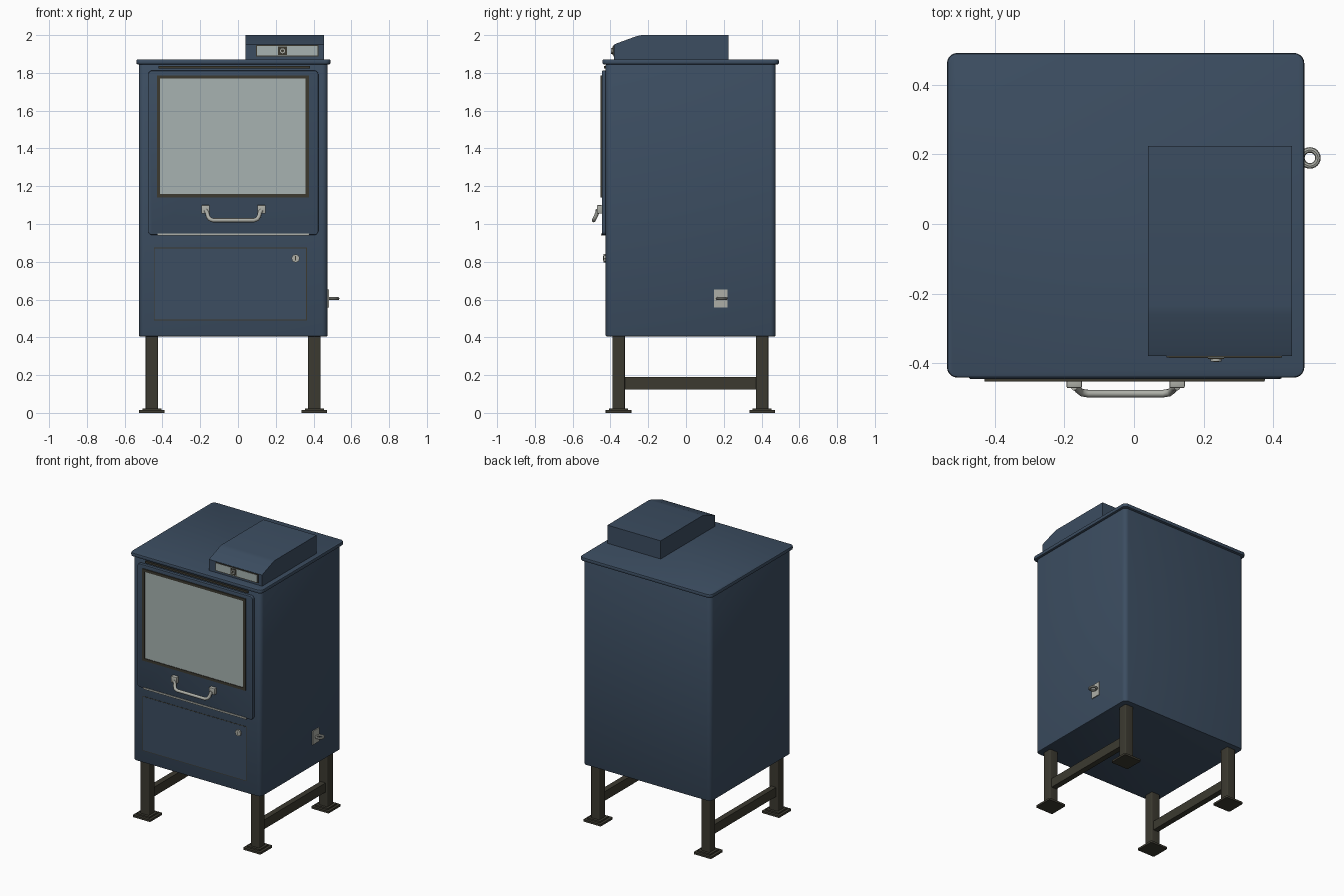
import bpy, bmesh, math
from mathutils import Vector, Matrix

old = bpy.data.objects.get("Cube")
if old:
    bpy.data.objects.remove(old, do_unlink=True)


def material(name, rgb):
    m = bpy.data.materials.new(name)
    m.use_nodes = True
    color = (*rgb, 1)
    m.diffuse_color = color
    m.node_tree.nodes["Principled BSDF"].inputs["Base Color"].default_value = color
    return m


BLUE = material("blue paint", (0.045, 0.075, 0.12))
DARK = material("dark olive metal", (0.045, 0.042, 0.03))
GLASS = material("pale window", (0.39, 0.45, 0.44))
STEEL = material("light steel", (0.42, 0.43, 0.39))
made = []


def finish(bm, name, mat):
    bmesh.ops.recalc_face_normals(bm, faces=bm.faces[:])
    mesh = bpy.data.meshes.new(name)
    bm.to_mesh(mesh)
    bm.free()
    mesh.materials.append(mat)
    obj = bpy.data.objects.new(name, mesh)
    bpy.context.collection.objects.link(obj)
    made.append(obj)
    return obj


def box(name, mat, x, y, z, corner=0, axis=2, soft=0):
    """Box from ranges; corner rounds the edges along an axis, soft rounds the rest."""
    bm = bmesh.new()
    size = [r[1] - r[0] for r in (x, y, z)]
    mid = [(r[0] + r[1]) / 2 for r in (x, y, z)]
    bmesh.ops.create_cube(bm, size=1, matrix=Matrix.Translation(mid) @ Matrix.Diagonal((*size, 1)))
    if corner:
        edges = [e for e in bm.edges
                 if abs((e.verts[0].co - e.verts[1].co).normalized()[axis]) > 0.9]
        bmesh.ops.bevel(bm, geom=edges, offset=corner, segments=5, profile=0.5, affect='EDGES')
    if soft:
        bm.normal_update()
        edges = [e for e in bm.edges if e.calc_face_angle(0) > 1]
        bmesh.ops.bevel(bm, geom=edges, offset=soft, segments=2, profile=0.5, affect='EDGES')
    return finish(bm, name, mat)


def disc(name, mat, center, radius, depth, sides=20):
    """Short cylinder facing the front."""
    bm = bmesh.new()
    bmesh.ops.create_cone(bm, cap_ends=True, segments=sides, radius1=radius, radius2=radius,
                          depth=depth,
                          matrix=Matrix.Translation(center) @ Matrix.Rotation(math.pi / 2, 4, 'X'))
    return finish(bm, name, mat)


def frame(name, mat, x, z, y, width):
    """Rectangular border made of four bars."""
    for side, a in (("left", x[1] - width), ("right", x[0])):
        box(f"{name}_{side}", mat, (a, a + width), y, z)
    for side, a in (("top", z[1] - width), ("bottom", z[0])):
        box(f"{name}_{side}", mat, (x[0] + width, x[1] - width), y, (a, a + width))


# Cabinet and lid
box("cabinet", BLUE, (-.525, .475), (-.425, .475), (.405, 1.847), corner=.03, soft=.006)
box("lid", BLUE, (-.538, .49), (-.442, .492), (1.845, 1.872), corner=.03, soft=.008)
box("door_hinge_strip", DARK, (-.42, .38), (-.434, -.42), (1.822, 1.836))

# Door with framed window
box("door", BLUE, (-.475, .425), (-.446, -.42), (.942, 1.812), corner=.02, axis=1, soft=.005)
frame("window_frame", DARK, (-.43, .375), (1.14, 1.787), (-.453, -.44), .018)
box("window", GLASS, (-.413, .358), (-.449, -.44), (1.157, 1.77))
box("door_bottom_trim", STEEL, (-.425, .377), (-.45, -.42), (.938, .95))

# Lower access panel, outlined by a thin shadow gap
frame("panel_gap", DARK, (-.445, .365), (.49, .875), (-.4262, -.42), .004)
box("lower_panel", BLUE, (-.441, .361), (-.427, -.42), (.494, .871))
disc("lock", STEEL, (.305, -.43, .818), .022, .016, 8)
box("lock_slot", DARK, (.302, .308), (-.4395, -.43), (.806, .83))

# Pull handle
for side, x in (("right", -.172), ("left", .124)):
    box(f"handle_mount_{side}", STEEL, (x - .022, x + .022), (-.472, -.444), (1.055, 1.1), soft=.004)
curve = bpy.data.curves.new("handle_bar", 'CURVE')
curve.dimensions = '3D'
curve.bevel_depth = .011
curve.bevel_resolution = 2
curve.use_fill_caps = True
spline = curve.splines.new('POLY')
half = [(.148, -.468, 1.074), (.14, -.47, 1.06), (.135, -.478, 1.04), (.126, -.485, 1.026), (.108, -.488, 1.02)]
path = [(-a, b, c) for a, b, c in half] + half[::-1]
spline.points.add(len(path) - 1)
for point, (a, b, c) in zip(spline.points, path):
    point.co = (a - .024, b, c, 1)
spline.use_smooth = True
curve.materials.append(STEEL)
bar = bpy.data.objects.new("handle_bar", curve)
bpy.context.collection.objects.link(bar)

# Coin box: sloped side profile extruded across the lid
profile = [(-.38, 1.868), (-.38, 1.95), (-.365, 1.957), (-.26, 1.995), (-.235, 2.0), (.225, 2.0), (.225, 1.868)]
bm = bmesh.new()
face = bm.faces.new([bm.verts.new((.04, y, z)) for y, z in profile])
ext = bmesh.ops.extrude_face_region(bm, geom=[face])
bmesh.ops.translate(bm, vec=Vector((.415, 0, 0)),
                    verts=[v for v in ext["geom"] if isinstance(v, bmesh.types.BMVert)])
finish(bm, "coin_box", BLUE)
box("coin_plate", GLASS, (.1, .42), (-.386, -.375), (1.892, 1.942))
frame("coin_plate_rim", DARK, (.094, .426), (1.886, 1.948), (-.384, -.375), .006)
box("coin_knob_base", DARK, (.213, .259), (-.388, -.38), (1.895, 1.939))
disc("coin_knob", STEEL, (.236, -.39, 1.917), .016, .012)
disc("coin_knob_center", DARK, (.236, -.395, 1.917), .008, .005, 12)

# Chain ring on the side
box("ring_plate", STEEL, (.474, .481), (.147, .22), (.557, .653))
bm = bmesh.new()
major, minor, n, k = .023, .008, 24, 8
rings = [[bm.verts.new((.506 + (major + minor * math.cos(b)) * math.cos(a),
                        .19 + (major + minor * math.cos(b)) * math.sin(a),
                        .605 + minor * math.sin(b)))
          for b in (math.tau * j / k for j in range(k))]
         for a in (math.tau * i / n for i in range(n))]
for i in range(n):
    for j in range(k):
        r, s = rings[i], rings[(i + 1) % n]
        bm.faces.new((r[j], s[j], s[(j + 1) % k], r[(j + 1) % k]))
finish(bm, "chain_ring", STEEL)

# Legs, feet and side rails
for side, x in (("right", -.456), ("left", .404)):
    for end, y in (("front", -.357), ("back", .403)):
        for part, r, z, c in (("leg", .033, (.01, .41), .006), ("foot", .068, (0, .014), .006),
                              ("foot_collar", .05, (.01, .024), 0)):
            box(f"{end}_{side}_{part}", DARK, (x - r, x + r), (y - r, y + r), z, corner=c)
    box(f"{side}_rail", DARK, (x - .02, x + .02), (-.33, .375), (.125, .19))

# Smooth rounded parts while keeping hard edges
bpy.ops.object.select_all(action='DESELECT')
for obj in made:
    obj.select_set(True)
bpy.context.view_layer.objects.active = made[0]
bpy.ops.object.shade_smooth_by_angle(angle=math.radians(35))
